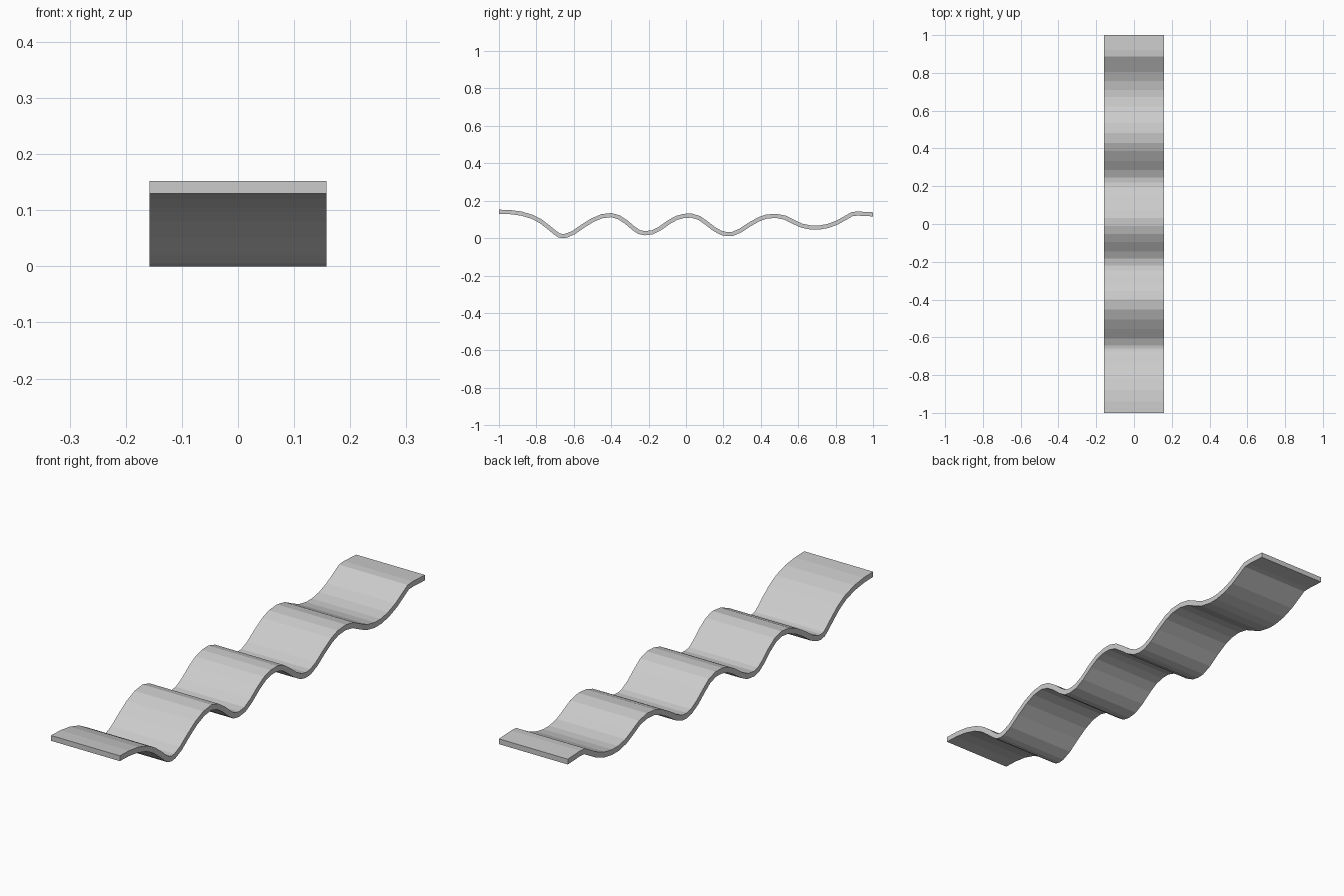
import bpy, bmesh
from mathutils import Vector

if "Cube" in bpy.data.objects:
    bpy.data.objects.remove(bpy.data.objects["Cube"])

HALF_WIDTH = 0.158
HALF_THICK = 0.011

# Centre line of the wavy strip, seen from the side (y, z)
path = [(-1, .142), (-.94, .140), (-.88, .132), (-.82, .114), (-.775, .090),
        (-.735, .059), (-.70, .030), (-.68, .016), (-.66, .012), (-.64, .014),
        (-.60, .031), (-.55, .066), (-.50, .097), (-.45, .118), (-.40, .124),
        (-.36, .113), (-.32, .087), (-.28, .053), (-.25, .033), (-.22, .027),
        (-.18, .032), (-.14, .052), (-.09, .087), (-.05, .109), (-.01, .120),
        (.03, .121), (.07, .109), (.11, .081), (.15, .050), (.19, .028),
        (.22, .022), (.25, .024), (.29, .041), (.34, .074), (.39, .102),
        (.43, .116), (.48, .120), (.53, .110), (.58, .085), (.62, .067),
        (.67, .057), (.71, .057), (.76, .066), (.81, .085), (.86, .113),
        (.89, .130), (.92, .132), (1, .128)]
pts = [Vector(p) for p in path]

# Offset the centre line to both sides with mitred corners
top, bottom = [], []
for i, p in enumerate(pts):
    if 0 < i < len(pts) - 1:
        a = (p - pts[i - 1]).normalized()
        b = (pts[i + 1] - p).normalized()
        t = (a + b).normalized()
        n = Vector((-t.y, t.x)) / t.dot(a)
    else:
        n = Vector((0, 1))
    top.append(p + n * HALF_THICK)
    bottom.append(p - n * HALF_THICK)
floor = min(p.y for p in bottom)

# Strip body: a closed tube of four long edges with end caps
bm = bmesh.new()
rings = []
for u, d in zip(top, bottom):
    corners = ((-1, d), (1, d), (1, u), (-1, u))
    rings.append([bm.verts.new((s * HALF_WIDTH, q.x, q.y - floor)) for s, q in corners])
for r0, r1 in zip(rings, rings[1:]):
    for k in range(4):
        m = (k + 1) % 4
        bm.faces.new((r0[k], r0[m], r1[m], r1[k]))
bm.faces.new(rings[0])
bm.faces.new(rings[-1])
bmesh.ops.recalc_face_normals(bm, faces=bm.faces)

mesh = bpy.data.meshes.new("wavy_strip")
bm.to_mesh(mesh)
bm.free()
strip = bpy.data.objects.new("wavy_strip", mesh)
bpy.context.collection.objects.link(strip)
